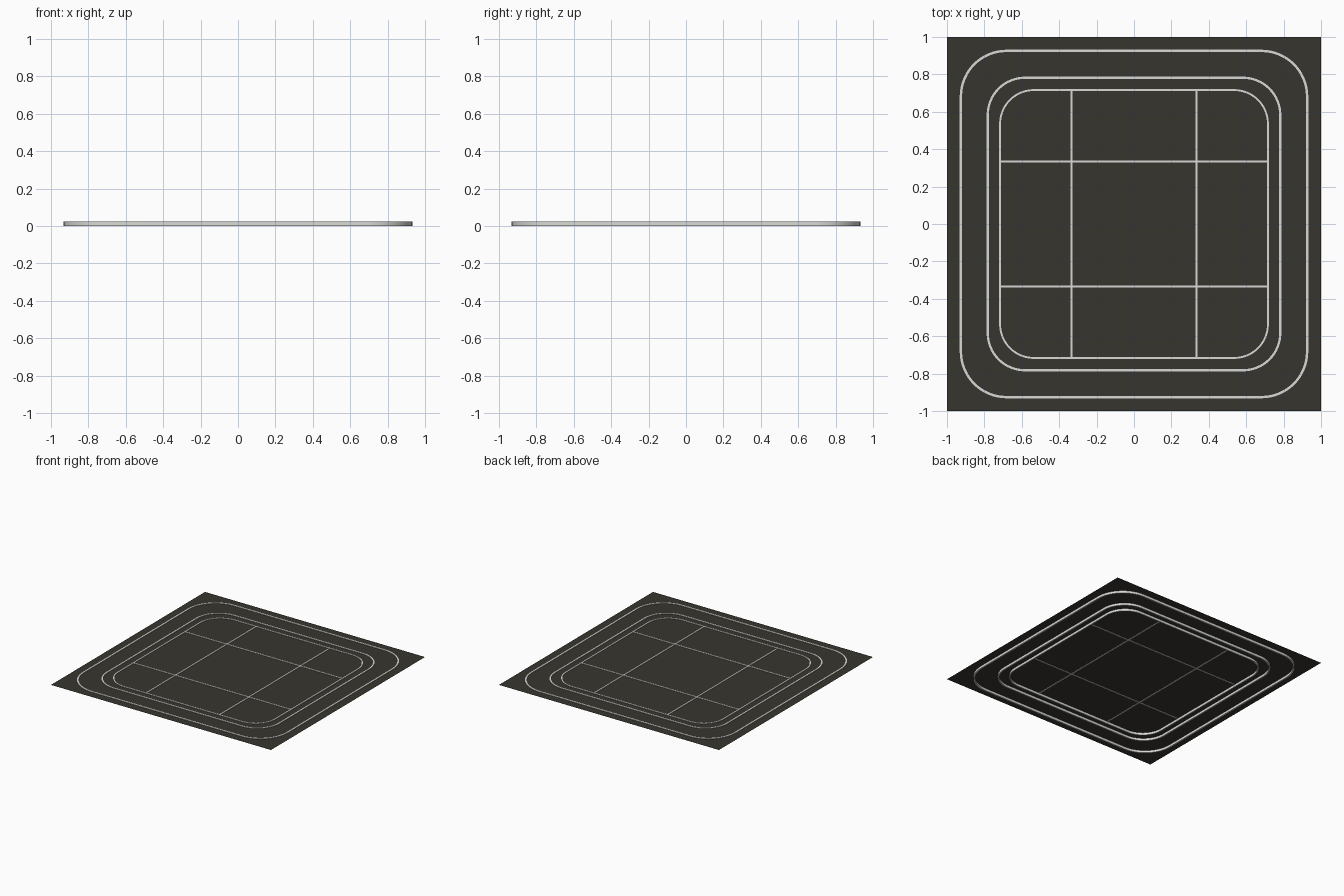
import bpy
import bmesh
import math

cube = bpy.data.objects.get("Cube")
if cube:
    bpy.data.objects.remove(cube, do_unlink=True)

TOP = 0.023      # top of the raised lines
PANEL_Z = 0.019  # height of the thin sheet


def material(name, color):
    mat = bpy.data.materials.new(name)
    mat.use_nodes = True
    mat.diffuse_color = color
    mat.node_tree.nodes["Principled BSDF"].inputs["Base Color"].default_value = color
    return mat


dark = material("dark olive grey", (0.038, 0.036, 0.028, 1))
white = material("off white", (0.7, 0.7, 0.68, 1))


def add_object(name, bm, mat):
    bmesh.ops.recalc_face_normals(bm, faces=bm.faces)
    mesh = bpy.data.meshes.new(name)
    bm.to_mesh(mesh)
    bm.free()
    mesh.materials.append(mat)
    obj = bpy.data.objects.new(name, mesh)
    bpy.context.collection.objects.link(obj)
    return obj


def rounded_square(half, radius, steps=16):
    points = []
    for corner, (sx, sy) in enumerate(((1, 1), (-1, 1), (-1, -1), (1, -1))):
        for i in range(steps + 1):
            a = math.pi / 2 * (corner + i / steps)
            points.append((sx * (half - radius) + radius * math.cos(a),
                           sy * (half - radius) + radius * math.sin(a)))
    return points


def ring(name, half, radius, width):
    # Rectangular section carried around a rounded square
    bm = bmesh.new()
    outer = rounded_square(half, radius)
    inner = rounded_square(half - width, radius - width)
    loops = [[bm.verts.new((x, y, z)) for x, y in path]
             for path, z in ((outer, 0), (outer, TOP), (inner, TOP), (inner, 0))]
    count = len(outer)
    for k in range(4):
        a, b = loops[k], loops[(k + 1) % 4]
        for i in range(count):
            j = (i + 1) % count
            bm.faces.new((a[i], a[j], b[j], b[i]))
    obj = add_object(name, bm, white)
    bpy.ops.object.select_all(action="DESELECT")
    obj.select_set(True)
    bpy.context.view_layer.objects.active = obj
    bpy.ops.object.shade_smooth_by_angle(angle=math.radians(30))


def bar(name, size, location):
    bm = bmesh.new()
    bmesh.ops.create_cube(bm, size=1)
    bmesh.ops.scale(bm, vec=size, verts=bm.verts)
    bmesh.ops.translate(bm, vec=location, verts=bm.verts)
    add_object(name, bm, white)


# Thin square sheet
sheet = bmesh.new()
bmesh.ops.create_grid(sheet, x_segments=1, y_segments=1, size=1)
bmesh.ops.translate(sheet, vec=(0, 0, PANEL_Z), verts=sheet.verts)
add_object("floor_sheet", sheet, dark)

# Three nested rounded borders
ring("outer_border", 0.932, 0.25, 0.013)
ring("middle_border", 0.788, 0.205, 0.012)
ring("inner_border", 0.721, 0.185, 0.010)

# Dividing lines inside the inner border
DEPTH = 0.007
for side, x_name, y_name in ((-1, "right", "front"), (1, "left", "back")):
    offset = side * 0.334
    z = TOP - DEPTH / 2
    bar(x_name + "_divider", (0.01, 1.43, DEPTH), (offset, 0, z))
    bar(y_name + "_divider", (1.43, 0.01, DEPTH), (0, offset, z))
